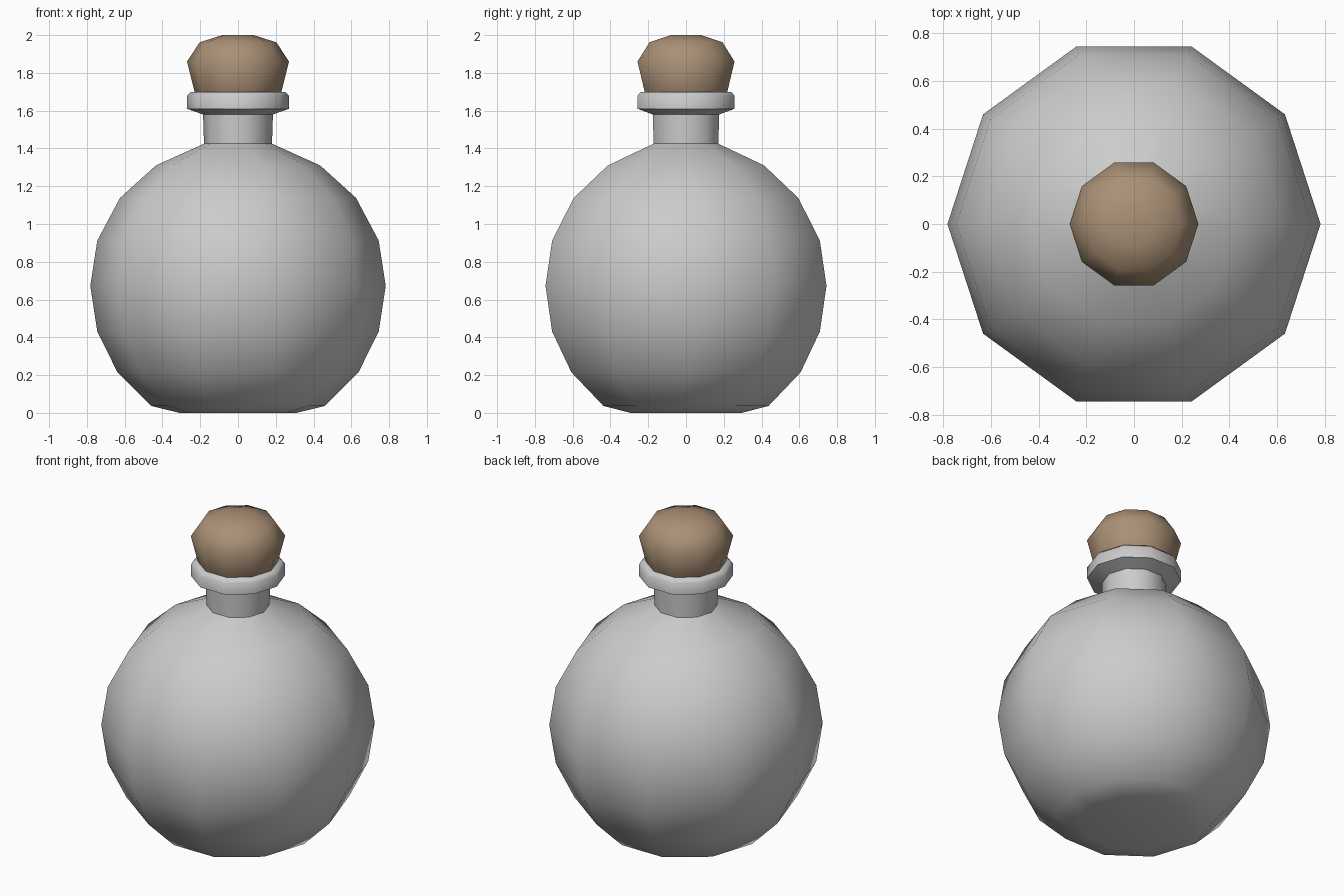
import bpy, bmesh, math

if "Cube" in bpy.data.objects:
    bpy.data.objects.remove(bpy.data.objects["Cube"])

SIDES = 10


def lathe(name, profile, color=None):
    """Revolve (radius, z) points around z, capping both ends."""
    bm = bmesh.new()
    rings = []
    for r, z in profile:
        rings.append([bm.verts.new((r * math.cos(2 * math.pi * i / SIDES),
                                    r * math.sin(2 * math.pi * i / SIDES), z))
                      for i in range(SIDES)])
    for a, b in zip(rings, rings[1:]):
        for i in range(SIDES):
            j = (i + 1) % SIDES
            bm.faces.new((a[i], a[j], b[j], b[i]))
    bm.faces.new(rings[0][::-1])
    bm.faces.new(rings[-1])
    mesh = bpy.data.meshes.new(name)
    bm.to_mesh(mesh)
    bm.free()
    obj = bpy.data.objects.new(name, mesh)
    bpy.context.collection.objects.link(obj)
    if color:
        mat = bpy.data.materials.new(name + "_material")
        mat.diffuse_color = color
        mat.use_nodes = True
        mat.node_tree.nodes["Principled BSDF"].inputs["Base Color"].default_value = mat.diffuse_color
        mesh.materials.append(mat)
    bpy.ops.object.select_all(action='DESELECT')
    obj.select_set(True)
    bpy.context.view_layer.objects.active = obj
    bpy.ops.object.shade_smooth_by_angle(angle=math.radians(50))
    return obj


# Round flask with neck and flared lip
lathe("bottle", [
    (0.31, 0.0), (0.46, 0.037), (0.638, 0.215), (0.745, 0.43), (0.782, 0.673),
    (0.745, 0.912), (0.625, 1.138), (0.435, 1.31), (0.18, 1.425), (0.185, 1.58),
    (0.27, 1.61), (0.27, 1.68), (0.25, 1.70)])

# Tapered stopper with rounded top
lathe("cork", [
    (0.225, 1.69), (0.23, 1.70), (0.27, 1.86), (0.203, 1.962), (0.083, 2.0)],
    (0.40, 0.28, 0.18, 1.0))
